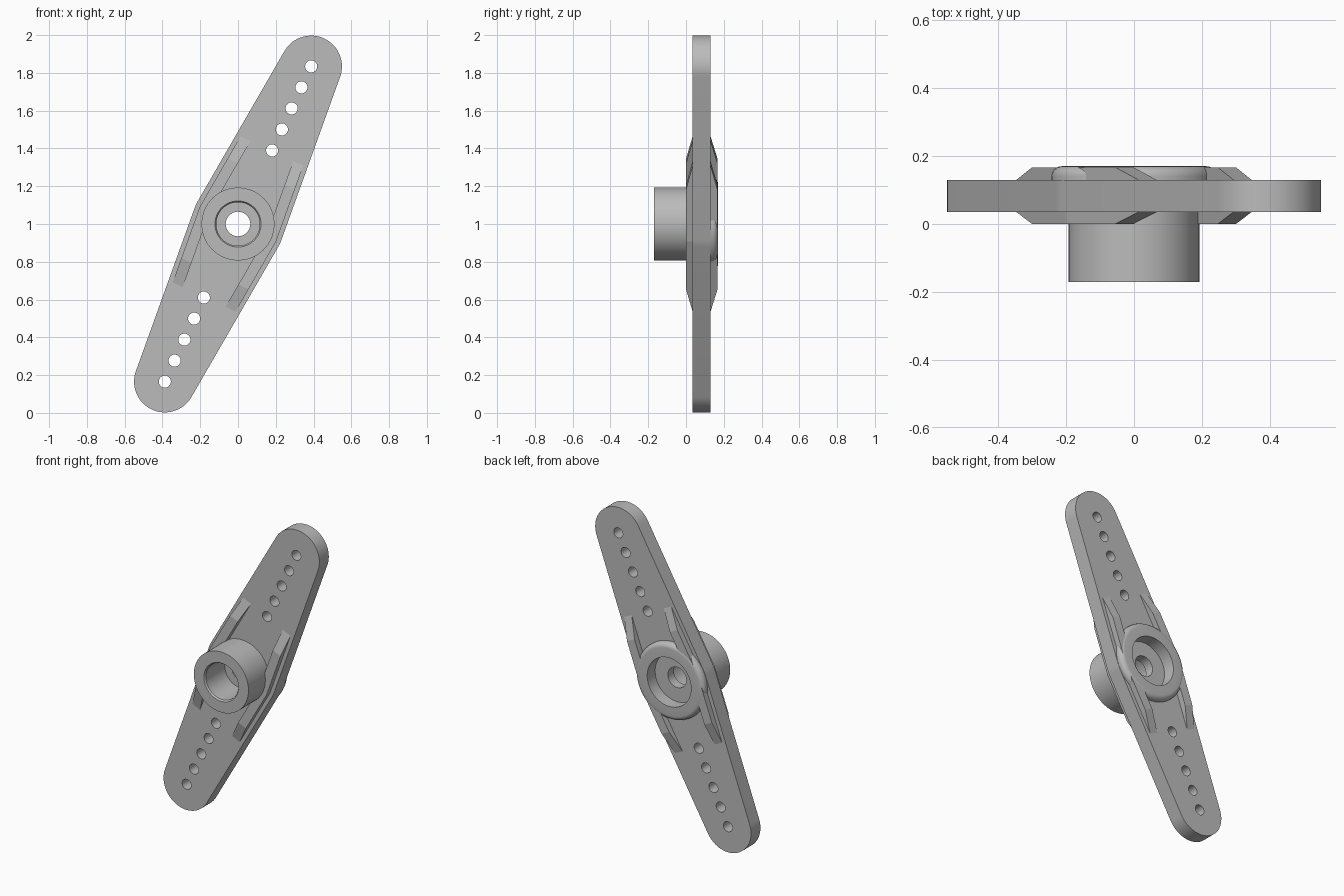
import bpy
import bmesh
from math import sin, cos, pi, radians, asin
from mathutils import Matrix

cube = bpy.data.objects.get("Cube")
if cube:
    bpy.data.objects.remove(cube, do_unlink=True)

TILT = radians(24.9)
PLACE = Matrix.Translation((0, 0, 1)) @ Matrix.Rotation(TILT, 4, 'Y')
REACH, TIP_R, MID_R = 0.92, 0.163, 0.245
TAPER = asin((MID_R - TIP_R) / REACH)
PLATE_FRONT, PLATE_BACK = 0.035, 0.13

grey = bpy.data.materials.new("plastic_grey")
grey.use_nodes = True
COLOUR = (0.5, 0.5, 0.5, 1)
grey.diffuse_color = COLOUR
grey.node_tree.nodes["Principled BSDF"].inputs["Base Color"].default_value = COLOUR


def finish(bm, name):
    """Turn a bmesh into a placed, shaded object."""
    bmesh.ops.recalc_face_normals(bm, faces=bm.faces[:])
    bm.transform(PLACE)
    mesh = bpy.data.meshes.new(name)
    bm.to_mesh(mesh)
    bm.free()
    mesh.materials.append(grey)
    ob = bpy.data.objects.new(name, mesh)
    bpy.context.collection.objects.link(ob)
    return ob


def smooth(ob):
    bpy.ops.object.select_all(action='DESELECT')
    ob.select_set(True)
    bpy.context.view_layer.objects.active = ob
    bpy.ops.object.shade_smooth_by_angle(angle=radians(30))


def arc(cz, r, start, end, steps):
    angles = [start + (end - start) * i / steps for i in range(steps + 1)]
    return [(r * cos(a), cz + r * sin(a)) for a in angles]


# Arm plate: tangent outline around two tip circles and a wider middle
outline = arc(0, MID_R, -TAPER, TAPER, 4)
outline += arc(REACH, TIP_R, TAPER, pi - TAPER, 32)
outline += arc(0, MID_R, pi - TAPER, pi + TAPER, 4)
outline += arc(-REACH, TIP_R, pi + TAPER, 2 * pi - TAPER, 32)
bm = bmesh.new()
base = bm.faces.new([bm.verts.new((x, PLATE_FRONT, z)) for x, z in outline])
ext = bmesh.ops.extrude_face_region(bm, geom=[base])
moved = [v for v in ext["geom"] if isinstance(v, bmesh.types.BMVert)]
bmesh.ops.translate(bm, verts=moved, vec=(0, PLATE_BACK - PLATE_FRONT, 0))
plate = finish(bm, "arm_plate")

# Cutter for the ten linkage holes and the hub opening
bm = bmesh.new()
holes = [(0, 0.18)]
for i in range(5):
    z = REACH - 0.1227 * i
    holes += [(z, 0.032), (-z, 0.032)]
for z, r in holes:
    bmesh.ops.create_cone(bm, cap_ends=True, segments=32, radius1=r, radius2=r, depth=1,
                          matrix=Matrix.Translation((0, 0, z)) @ Matrix.Rotation(pi / 2, 4, 'X'))
cutter = finish(bm, "hole_cutter")
cutter.hide_render = True
cut = plate.modifiers.new("holes", 'BOOLEAN')
cut.object = cutter
cut.solver = 'EXACT'
bpy.context.view_layer.objects.active = plate
bpy.ops.object.modifier_apply(modifier=cut.name)
bpy.data.objects.remove(cutter, do_unlink=True)
smooth(plate)

# Hub: front boss, rounded back collar and stepped bore, as (radius, y)
FILLET = 0.03
collar = [(0.213 + FILLET * cos(a), 0.14 + FILLET * sin(a))
          for a in (pi / 2 * i / 6 for i in range(7))]
profile = [(0.122, -0.17), (0.193, -0.17), (0.193, 0.07), (0.243, 0.07)] + collar
profile += [(0.155, 0.17), (0.155, 0.09), (0.065, 0.09), (0.065, 0.03),
            (0.115, 0.03), (0.115, -0.16)]
SEG = 64
bm = bmesh.new()
rings = [[bm.verts.new((r * cos(2 * pi * i / SEG), y, r * sin(2 * pi * i / SEG)))
          for i in range(SEG)] for r, y in profile]
for k, ring in enumerate(rings):
    nxt = rings[(k + 1) % len(rings)]
    for i in range(SEG):
        j = (i + 1) % SEG
        bm.faces.new((ring[i], ring[j], nxt[j], nxt[i]))
smooth(finish(bm, "hub"))

# Stiffening ribs: run beside the hub on both faces and ramp into the plate
stations = [(-0.43, 0.036, 0.129), (-0.29, 0, 0.167), (0, 0, 0.167),
            (0.29, 0, 0.167), (0.43, 0.036, 0.129)]
for side, name in ((1, "left_rib"), (-1, "right_rib")):
    bm = bmesh.new()
    sections = []
    for z, front, back in stations:
        inner, outer = 0.163 - 0.09 * abs(z), 0.222 - 0.09 * abs(z)
        corners = ((inner, front), (outer, front), (outer, back), (inner, back))
        sections.append([bm.verts.new((side * x, y, z)) for x, y in corners])
    for a, b in zip(sections, sections[1:]):
        for i in range(4):
            j = (i + 1) % 4
            bm.faces.new((a[i], a[j], b[j], b[i]))
    bm.faces.new(sections[0])
    bm.faces.new(sections[-1])
    finish(bm, name)
